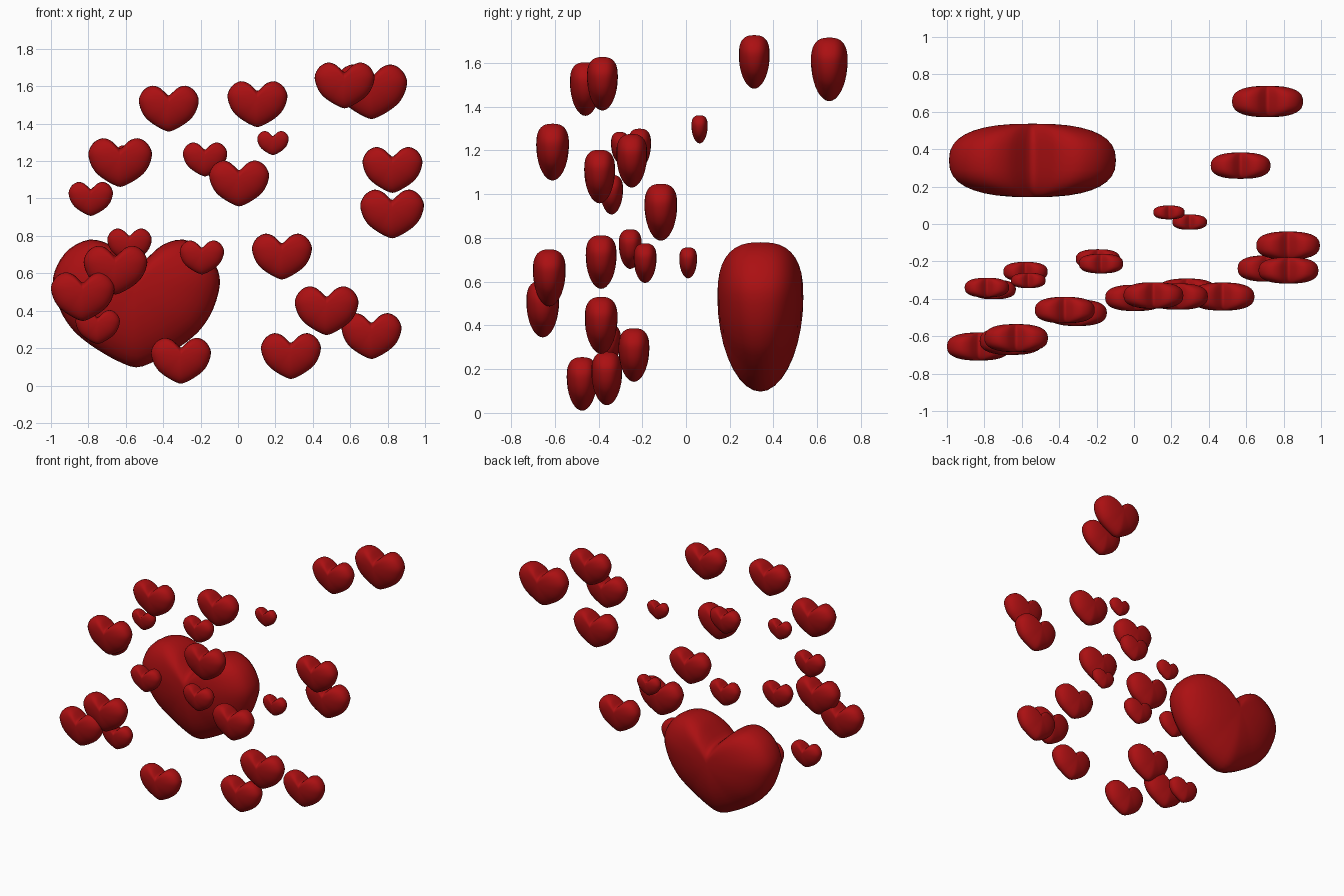
import bpy, bmesh, math
from mathutils import Vector

if "Cube" in bpy.data.objects:
    bpy.data.objects.remove(bpy.data.objects["Cube"])

red = bpy.data.materials.new("deep_red")
red.diffuse_color = (0.41, 0.005, 0.006, 1)
red.use_nodes = True
red.node_tree.nodes["Principled BSDF"].inputs["Base Color"].default_value = red.diffuse_color

# Right half of the heart outline (x, z) for a heart one unit wide, tip to notch
HALF = [(0, 0), (.11, .037), (.22, .098), (.31, .16), (.39, .235), (.46, .35),
        (.5, .5), (.475, .61), (.40, .71), (.28, .765), (.16, .735),
        (.07, .66), (0, .605)]
CENTRE = Vector((0, .48))
DEPTH = .22          # half thickness
RINGS = 9
STEPS = 3            # spline steps per outline point


def smooth_outline():
    """Closed Catmull-Rom curve through the mirrored outline."""
    pts = [Vector(p) for p in HALF]
    pts += [Vector((-p.x, p.y)) for p in reversed(pts[1:-1])]
    n, out = len(pts), []
    for i in range(n):
        a, b, c, d = (pts[(i + k) % n] for k in (-1, 0, 1, 2))
        for s in range(STEPS):
            t = s / STEPS
            out.append(.5 * (2 * b + (c - a) * t + (2 * a - 5 * b + 4 * c - d) * t * t
                             + (3 * b - a - 3 * c + d) * t ** 3))
    return out


def heart_mesh():
    """Puffed heart: rings of the outline shrink towards front and back poles."""
    outline = smooth_outline()
    n = len(outline)
    bm = bmesh.new()
    rings = []
    for k in range(1, 2 * RINGS):
        a = math.pi * k / (2 * RINGS)
        ring = []
        for p in outline:
            d = p - CENTRE
            # fuller rounding on the lobes, softer towards the tip
            power = 2.3 + .35 * max(-1, min(1, d.y / .25 + .5))
            s = math.sin(a) ** (2 / power)
            y = -math.copysign(abs(math.cos(a)) ** (2 / power), math.cos(a)) * DEPTH
            if k == RINGS:
                y = 0
            q = CENTRE + d * s
            ring.append(bm.verts.new((q.x, y, q.y)))
        rings.append(ring)
    for r0, r1 in zip(rings, rings[1:]):
        for i in range(n):
            j = (i + 1) % n
            bm.faces.new((r0[i], r0[j], r1[j], r1[i]))
    # close the front and back
    for ring, y in ((rings[0], -DEPTH), (rings[-1], DEPTH)):
        pole = bm.verts.new((CENTRE.x, y, CENTRE.y))
        for i in range(n):
            bm.faces.new((ring[i], ring[(i + 1) % n], pole))
    bmesh.ops.recalc_face_normals(bm, faces=bm.faces)
    for f in bm.faces:
        f.smooth = True
    me = bpy.data.meshes.new("heart")
    bm.to_mesh(me)
    bm.free()
    me.materials.append(red)
    return me


mesh = heart_mesh()


def add_heart(name, x, y, tip_z, width):
    ob = bpy.data.objects.new(name, mesh)
    ob.location = (x, y, tip_z)
    ob.scale = (width,) * 3
    bpy.context.collection.objects.link(ob)


# Big heart at the back
add_heart("big_heart", -.543, .34, .097, .893)

# Floating hearts grouped by width: (x, y, tip height)
GROUPS = {
    "large_heart": (.38, [(.714, .655, 1.425)]),
    "medium_heart": (.34, [(-.63, -.61, 1.062), (.824, -.115, .787), (-.83, -.655, .345),
                           (-.655, -.625, .487), (.474, -.388, .27)]),
    "small_heart": (.32, [(-.37, -.46, 1.358), (.104, -.382, 1.382), (.57, .312, 1.482),
                          (.006, -.395, .958), (.826, -.248, 1.03), (.235, -.388, .567),
                          (.283, -.362, .035), (.714, -.238, .142), (-.305, -.475, .01)]),
    "tiny_heart": (.237, [(-.176, -.212, 1.118), (-.787, -.34, .907), (-.75, -.35, .222),
                          (-.193, -.187, .594), (-.58, -.255, .658)]),
    "mini_heart": (.185, [(-.565, -.302, 1.143), (.298, .01, .615)]),
    "least_heart": (.168, [(.187, .062, 1.232)]),
}
for name, (width, spots) in GROUPS.items():
    for i, (x, y, z) in enumerate(spots, 1):
        add_heart(f"{name}_{i}", x, y, z, width)
